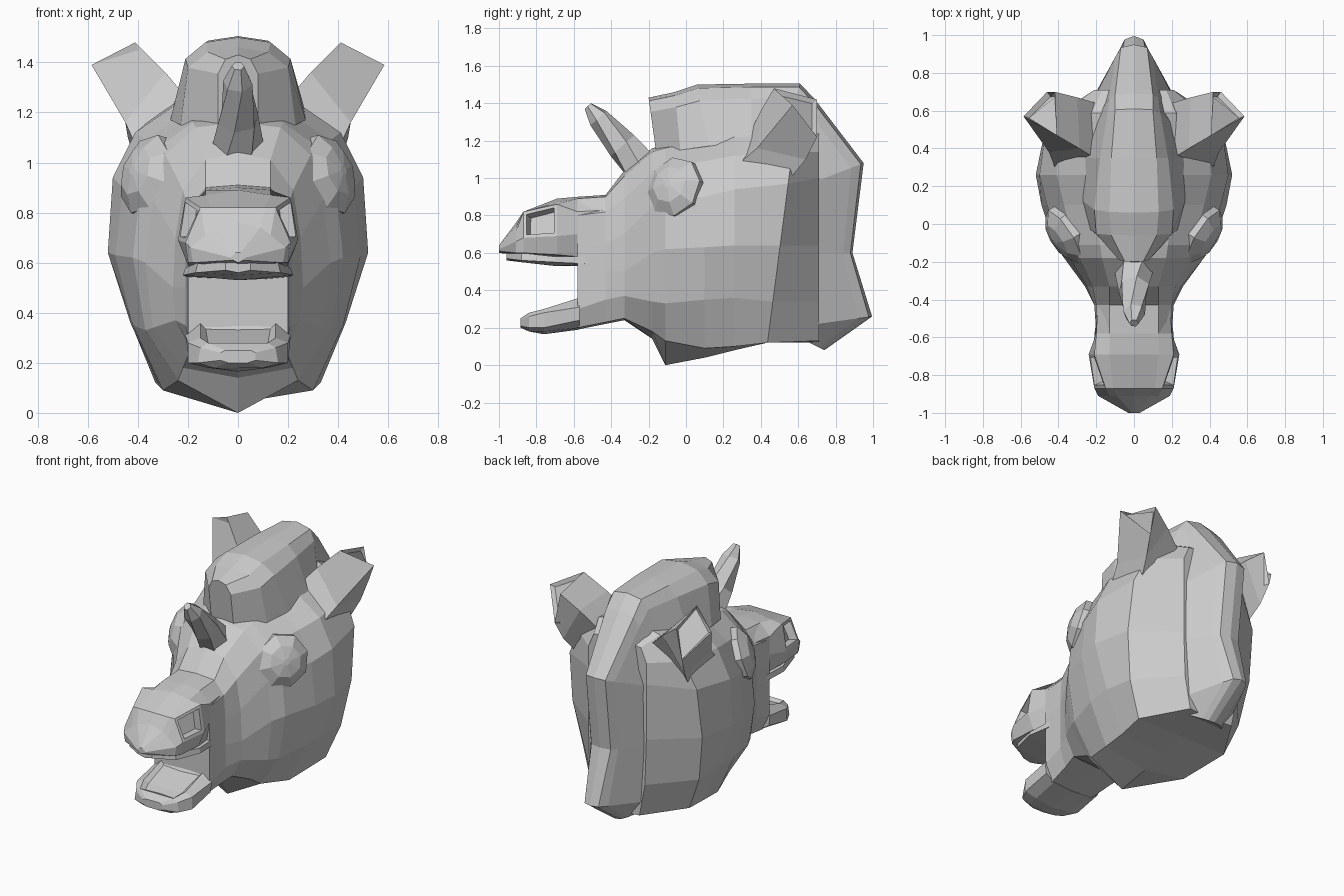
import bpy
import bmesh
from math import cos, sin, pi
from mathutils import Vector

default_cube = bpy.data.objects.get("Cube")
if default_cube:
    bpy.data.objects.remove(default_cube, do_unlink=True)

GREY = (0.6, 0.6, 0.6, 1)
stone = bpy.data.materials.new("plain grey")
stone.use_nodes = True
stone.diffuse_color = GREY
stone.node_tree.nodes["Principled BSDF"].inputs["Base Color"].default_value = GREY


def finish(name, bm):
    """Turn a bmesh into a flat shaded object."""
    bmesh.ops.recalc_face_normals(bm, faces=bm.faces)
    mesh = bpy.data.meshes.new(name)
    bm.to_mesh(mesh)
    bm.free()
    mesh.materials.append(stone)
    obj = bpy.data.objects.new(name, mesh)
    bpy.context.collection.objects.link(obj)
    return obj


def loft(rings):
    """Skin a list of closed rings with equal point counts and cap both ends."""
    bm = bmesh.new()
    rows = [[bm.verts.new(point) for point in ring] for ring in rings]
    count = len(rows[0])
    for near, far in zip(rows, rows[1:]):
        for i in range(count):
            j = (i + 1) % count
            bm.faces.new((near[i], near[j], far[j], far[i]))
    bm.faces.new(rows[0])
    bm.faces.new(rows[-1])
    bmesh.ops.recalc_face_normals(bm, faces=bm.faces)
    return bm


def section(y, top, side, bottom, lean=0):
    """Symmetric cross-section at y, leaning back with height, from its left half."""
    outline = [(0, top)] + side + [(0, bottom)] + [(-x, z) for x, z in reversed(side)]
    return [(x, y + lean * z, z) for x, z in outline]


def mirrored(point, side):
    return Vector((point[0] * side, point[1], point[2]))


# Skull, cheeks and neck: from the back of the mouth to the nape
skull_sections = [
    (-.58, .90, [(.13, .89), (.20, .80), (.20, .62), (.20, .45), (.20, .3), (.15, .20)], .19),
    (-.43, .91, [(.13, .90), (.20, .82), (.21, .65), (.21, .5), (.21, .35), (.17, .23)], .22),
    (-.33, 1.04, [(.13, 1.01), (.22, .89), (.25, .7), (.26, .5), (.25, .37), (.19, .25)], .24),
    (-.18, 1.16, [(.17, 1.14), (.29, 1.03), (.34, .85), (.37, .6), (.34, .34), (.22, .18)], .14),
    (-.11, 1.18, [(.18, 1.16), (.32, 1.06), (.39, .9), (.42, .62), (.37, .33), (.24, .13)], 0),
    (.10, 1.22, [(.20, 1.2), (.37, 1.09), (.46, .9), (.49, .63), (.42, .35), (.30, .09)], .04),
    (.26, 1.3, [(.22, 1.25), (.41, 1.12), (.50, .94), (.52, .64), (.43, .36), (.31, .10)], .08),
    (.42, 1.35, [(.22, 1.28), (.38, 1.14), (.46, .97), (.47, .64), (.42, .34), (.33, .12)], .12, .13),
    (.71, 1.25, [(.17, 1.23), (.21, 1.14), (.21, 1.0), (.21, .64), (.20, .34), (.16, .13)], .12),
]
finish("skull", loft([section(*s) for s in skull_sections]))

# Upper muzzle with sunken nostrils
muzzle_sections = [
    (-.42, .90, [(.12, .89), (.19, .83), (.20, .70), (.18, .58)], .56),
    (-.58, .90, [(.13, .89), (.20, .82), (.20, .70), (.18, .58)], .56),
    (-.69, .89, [(.13, .87), (.21, .86), (.24, .69), (.20, .59)], .57),
    (-.87, .82, [(.11, .82), (.15, .82), (.21, .68), (.20, .60)], .58),
    (-.91, .76, [(.09, .74), (.13, .71), (.19, .66), (.18, .60)], .59),
    (-1.0, .64, [(.01, .64), (.02, .63), (.03, .62), (.02, .61)], .60),
]
bm = loft([section(*s) for s in muzzle_sections])
nostrils = [f for f in bm.faces
            if abs(f.calc_center_median().y + .78) < .03
            and abs(f.calc_center_median().z - .76) < .04
            and abs(f.normal.x) > .6]
bmesh.ops.inset_individual(bm, faces=nostrils, thickness=.025, depth=0)
bmesh.ops.inset_individual(bm, faces=nostrils, thickness=.012, depth=-.05)
finish("muzzle", bm)

# Upper lip plate below the muzzle
lip_sections = [
    (-.50, .59, [(.20, .58), (.20, .54)], .53),
    (-.70, .59, [(.21, .58), (.22, .55)], .53),
    (-.88, .60, [(.16, .60), (.17, .56)], .55),
    (-.96, .60, [(.05, .60), (.05, .57)], .56),
]
finish("upper_lip", loft([section(*s) for s in lip_sections]))

# Lower jaw with a dished top
jaw_sections = [
    (-.57, .36, [(.15, .36), (.21, .31), (.20, .24), (.14, .20)], .19),
    (-.76, .30, [(.15, .30), (.20, .28), (.20, .20), (.12, .18)], .165),
    (-.84, .28, [(.12, .28), (.15, .26), (.16, .20), (.10, .18)], .18),
    (-.885, .25, [(.05, .25), (.07, .24), (.07, .21), (.04, .20)], .20),
]
bm = loft([section(*s) for s in jaw_sections])
dish = [f for f in bm.faces if f.normal.z > .85]
bmesh.ops.inset_region(bm, faces=dish, thickness=.03, depth=-.02)
finish("lower_jaw", bm)

# Mane: ridge (y, z), shoulder half width, flank half width, root (y, z), root half width
mane_path = [
    ((-.20, 1.43), .05, .08, (-.16, 1.14), .08),
    ((-.06, 1.46), .12, .20, (-.03, 1.15), .23),
    ((.06, 1.50), .13, .21, (.12, 1.17), .27),
    ((.35, 1.505), .12, .18, (.35, 1.2), .27),
    ((.61, 1.505), .10, .14, (.52, 1.2), .22),
    ((.69, 1.42), .10, .13, (.60, 1.1), .19),
    ((.95, 1.08), .07, .10, (.69, .98), .2),
    ((.89, .60), .07, .10, (.70, .60), .2),
    ((.995, .26), .05, .08, (.70, .22), .175),
    ((.74, .08), .04, .07, (.64, .13), .14),
]
rings = []
for ridge, shoulder_width, flank_width, root, root_width in mane_path:
    crest = Vector((0, *ridge))
    base = Vector((0, *root))
    half = [crest.lerp(base, .06) + Vector((shoulder_width, 0, 0)),
            crest.lerp(base, .26) + Vector((flank_width, 0, 0)),
            base + Vector((root_width, 0, 0))]
    rings.append([crest] + half + [base] + [mirrored(p, -1) for p in reversed(half)])
finish("mane", loft(rings))

# Horn: tapering twisted hexagon
rings = []
horn_base = Vector((0, -.24, 1.06))
horn_tip = Vector((0, -.525, 1.385))
axis = (horn_tip - horn_base).normalized()
across = Vector((1, 0, 0))
upward = axis.cross(across)
SIDES = 6
for t, radius in ((0, .105), (.35, .085), (.8, .06), (1, .025)):
    centre = horn_base.lerp(horn_tip, t)
    angles = [2 * pi * k / SIDES + t for k in range(SIDES)]
    rings.append([centre + (across * cos(a) + upward * sin(a)) * radius for a in angles])
finish("horn", loft(rings))

# Ears and eyes, one pair each
ear_root = [(.19, .34, 1.24), (.40, .25, 1.05), (.41, .56, 1.0), (.2, .64, 1.24)]
ear_middle = [(.29, .40, 1.36), (.45, .38, 1.16), (.44, .64, 1.1), (.30, .67, 1.33)]
ear_end = [(.41, .47, 1.48), (.585, .57, 1.39), (.46, .70, 1.22), (.42, .70, 1.42)]
eye_centre = (.345, -.05, .945)
eye_normal = Vector((.81, -.52, .27)).normalized()
for side, label in ((1, "left"), (-1, "right")):
    bm = loft([[mirrored(p, side) for p in ring] for ring in (ear_root, ear_middle, ear_end)])
    bm.faces.ensure_lookup_table()
    bmesh.ops.inset_individual(bm, faces=[bm.faces[-1]], thickness=.015, depth=-.03)
    finish(label + "_ear", bm)

    # Eye: shallow eight sided dome
    along = Vector((0, 0, 1)).cross(eye_normal).normalized()
    rise = eye_normal.cross(along)
    rings = []
    for height, radius in ((-.06, .165), (.035, .165), (.08, .1), (.095, .02)):
        ring = []
        for k in range(8):
            a = 2 * pi * k / 8 + .2
            point = Vector(eye_centre) + eye_normal * height
            point += (along * cos(a) + rise * sin(a)) * radius
            ring.append(mirrored(point, side))
        rings.append(ring)
    finish(label + "_eye", loft(rings))
